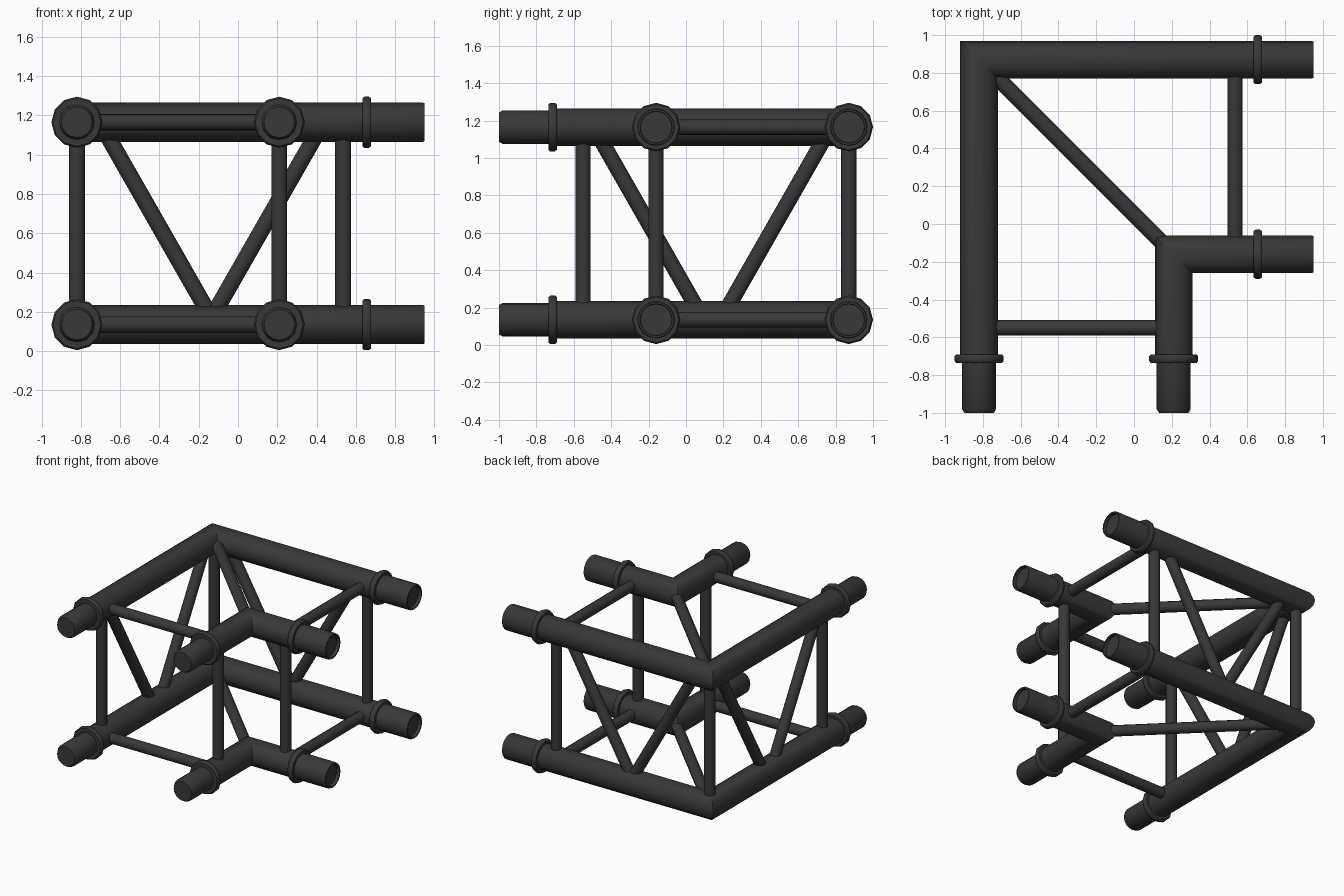
import bpy, bmesh, math
from mathutils import Vector

if "Cube" in bpy.data.objects:
    bpy.data.objects.remove(bpy.data.objects["Cube"])

LEVELS = (0.135, 1.165)          # heights of lower and upper chords
OUTER, INNER = (-0.82, 0.87), (0.21, -0.16)   # plan corners of the chords
BRACE_R = 0.042

mat = bpy.data.materials.new("black_metal")
mat.diffuse_color = (0.04, 0.04, 0.04, 1)
mat.use_nodes = True
mat.node_tree.nodes["Principled BSDF"].inputs["Base Color"].default_value = mat.diffuse_color


def loft(name, rings, sides, closed=False):
    """Skin a tube through rings of (centre, side axis, up axis, radius)."""
    bm = bmesh.new()
    loops = []
    for c, u, v, r in rings:
        loops.append([bm.verts.new(Vector(c) + r * (math.cos(a) * Vector(u) + math.sin(a) * Vector(v)))
                      for a in (2 * math.pi * i / sides for i in range(sides))])
    pairs = list(zip(loops, loops[1:]))
    if closed:
        pairs.append((loops[-1], loops[0]))
    else:
        bm.faces.new(loops[0])
        bm.faces.new(loops[-1])
    for a, b in pairs:
        for i in range(sides):
            j = (i + 1) % sides
            bm.faces.new((a[i], a[j], b[j], b[i]))
    bmesh.ops.recalc_face_normals(bm, faces=bm.faces)
    me = bpy.data.meshes.new(name)
    bm.to_mesh(me)
    bm.free()
    me.materials.append(mat)
    ob = bpy.data.objects.new(name, me)
    bpy.context.collection.objects.link(ob)
    bpy.ops.object.select_all(action='DESELECT')
    ob.select_set(True)
    bpy.context.view_layer.objects.active = ob
    bpy.ops.object.shade_smooth_by_angle(angle=math.radians(38))
    return ob


def brace(name, p, q, r=BRACE_R):
    p, q = Vector(p), Vector(q)
    d = (q - p).normalized()
    u = d.orthogonal().normalized()
    v = d.cross(u)
    loft(name, [(p, u, v, r), (q, u, v, r)], 12)


UP, LEFT, BACK = (0, 0, 1), (-1, 0, 0), (0, 1, 0)

for level, z in zip(("lower", "upper"), LEVELS):
    for side, (cx, cy) in (("outer", OUTER), ("inner", INNER)):
        # mitred chord: plugged spigot at the front, open socket at the right
        rings = [((cx, y, z), LEFT, UP, r) for y, r in
                 ((-1.0, 0.078), (-0.98, 0.09), (-0.72, 0.09), (-0.71, 0.1))]
        rings.append(((cx, cy, z), (-1, 1, 0), UP, 0.1))
        rings += [((x, cy, z), BACK, UP, r) for x, r in
                  ((0.94, 0.1), (0.95, 0.096), (0.95, 0.086), (0.925, 0.084))]
        loft(f"{level}_{side}_chord", rings, 16)

        # coupling collars with softened rims
        profile = ((-0.022, 0.09), (-0.022, 0.122), (-0.012, 0.13),
                   (0.012, 0.13), (0.022, 0.122), (0.022, 0.09))
        loft(f"{level}_{side}_front_collar",
             [((cx, -0.713 + t, z), LEFT, UP, r) for t, r in profile], 12, True)
        loft(f"{level}_{side}_right_collar",
             [((0.655 + t, cy, z), BACK, UP, r) for t, r in profile], 12, True)

    # horizontal braces and the corner-to-corner diagonal
    brace(f"{level}_front_cross_brace", (OUTER[0], -0.55, z), (INNER[0], -0.55, z))
    brace(f"{level}_right_cross_brace", (0.535, INNER[1], z), (0.535, OUTER[1], z))
    brace(f"{level}_corner_diagonal", (*OUTER, z), (*INNER, z))

# uprights
posts = {"corner": OUTER, "outer_front": (OUTER[0], -0.55), "inner_front": (INNER[0], -0.55),
         "outer_right": (0.535, OUTER[1]), "inner_right": (0.535, INNER[1])}
for name, (x, y) in posts.items():
    brace(f"{name}_upright", (x, y, LEVELS[0]), (x, y, LEVELS[1]))

# V-shaped diagonals on the two outer faces: (position low, position high)
for i, (lo, hi) in enumerate(((-0.17, -0.65), (-0.10, 0.38))):
    s = (hi - lo) / 0.84 * 0.06
    brace(f"back_diagonal_{i + 1}", (lo - s, OUTER[1], 0.17), (hi + s, OUTER[1], 1.13))
for i, (lo, hi) in enumerate(((0.04, -0.44), (0.24, 0.72))):
    s = (hi - lo) / 0.84 * 0.06
    brace(f"left_diagonal_{i + 1}", (OUTER[0], lo - s, 0.17), (OUTER[0], hi + s, 1.13))
